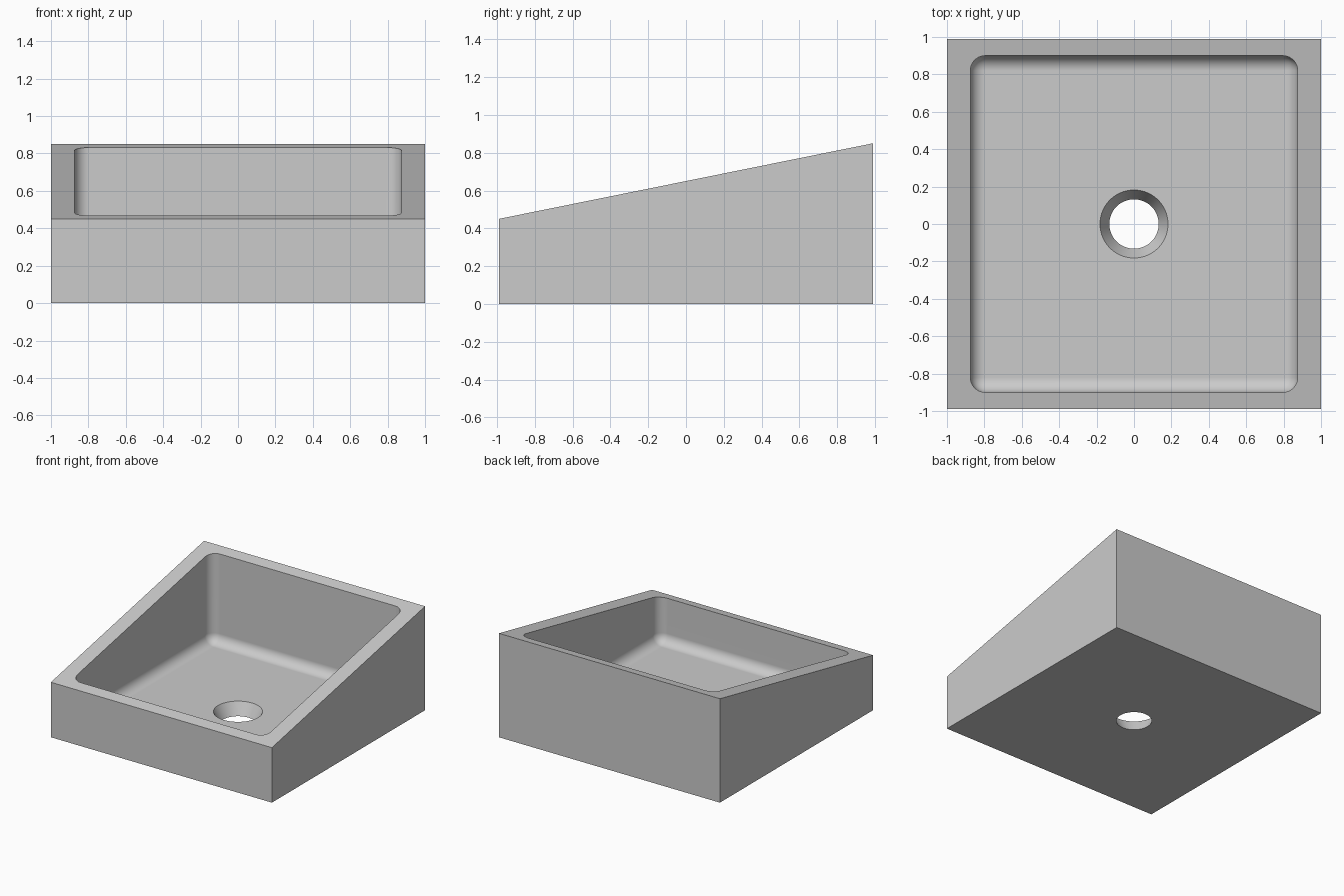
import bpy, bmesh, math
from mathutils import Matrix

if "Cube" in bpy.data.objects:
    bpy.data.objects.remove(bpy.data.objects["Cube"])

HALF_X, HALF_Y = 1.0, 0.99
FRONT_H, BACK_H = 0.45, 0.85
FLOOR = 0.10
BASIN_X, BASIN_Y, FILLET = 0.875, 0.90, 0.08


def make_object(name, bm):
    bmesh.ops.recalc_face_normals(bm, faces=bm.faces[:])
    mesh = bpy.data.meshes.new(name)
    bm.to_mesh(mesh)
    bm.free()
    obj = bpy.data.objects.new(name, mesh)
    bpy.context.collection.objects.link(obj)
    return obj


def carve(target, cutter):
    cutter.hide_render = True
    mod = target.modifiers.new(cutter.name, 'BOOLEAN')
    mod.operation = 'DIFFERENCE'
    mod.solver = 'EXACT'
    mod.object = cutter
    bpy.context.view_layer.objects.active = target
    bpy.ops.object.modifier_apply(modifier=mod.name)
    bpy.data.objects.remove(cutter)


# Wedge-shaped outer block: side profile extruded across the width
bm = bmesh.new()
profile = [(-HALF_Y, 0), (HALF_Y, 0), (HALF_Y, BACK_H), (-HALF_Y, FRONT_H)]
side = bm.faces.new([bm.verts.new((-HALF_X, y, z)) for y, z in profile])
ext = bmesh.ops.extrude_face_region(bm, geom=[side])
bmesh.ops.translate(bm, vec=(2 * HALF_X, 0, 0),
                    verts=[g for g in ext['geom'] if isinstance(g, bmesh.types.BMVert)])
sink = make_object("sink_basin", bm)

# Basin hollow: box with rounded upright and floor edges
bm = bmesh.new()
top = 1.2
bmesh.ops.create_cube(bm, size=1, matrix=Matrix.Translation((0, 0, (FLOOR + top) / 2))
                      @ Matrix.Diagonal((2 * BASIN_X, 2 * BASIN_Y, top - FLOOR, 1)))
edges = [e for e in bm.edges if min(v.co.z for v in e.verts) < top - 0.01]
bmesh.ops.bevel(bm, geom=edges, offset=FILLET, offset_type='OFFSET', segments=8,
                profile=0.5, affect='EDGES', clamp_overlap=True)
carve(sink, make_object("basin_cutter", bm))

# Drain: hole tapering from the basin floor to the underside
bm = bmesh.new()
low, high = -0.05, 0.15
bmesh.ops.create_cone(bm, cap_ends=True, segments=64, depth=high - low,
                      radius1=0.132 + 0.5 * low, radius2=0.132 + 0.5 * high,
                      matrix=Matrix.Translation((0, 0, (low + high) / 2)))
carve(sink, make_object("drain_cutter", bm))

# Smooth the fillets, keep the rim and outer edges crisp
bpy.ops.object.select_all(action='DESELECT')
sink.select_set(True)
bpy.context.view_layer.objects.active = sink
bpy.ops.object.shade_smooth_by_angle(angle=math.radians(30))
weighted = sink.modifiers.new("weighted_normals", 'WEIGHTED_NORMAL')
weighted.keep_sharp = True
